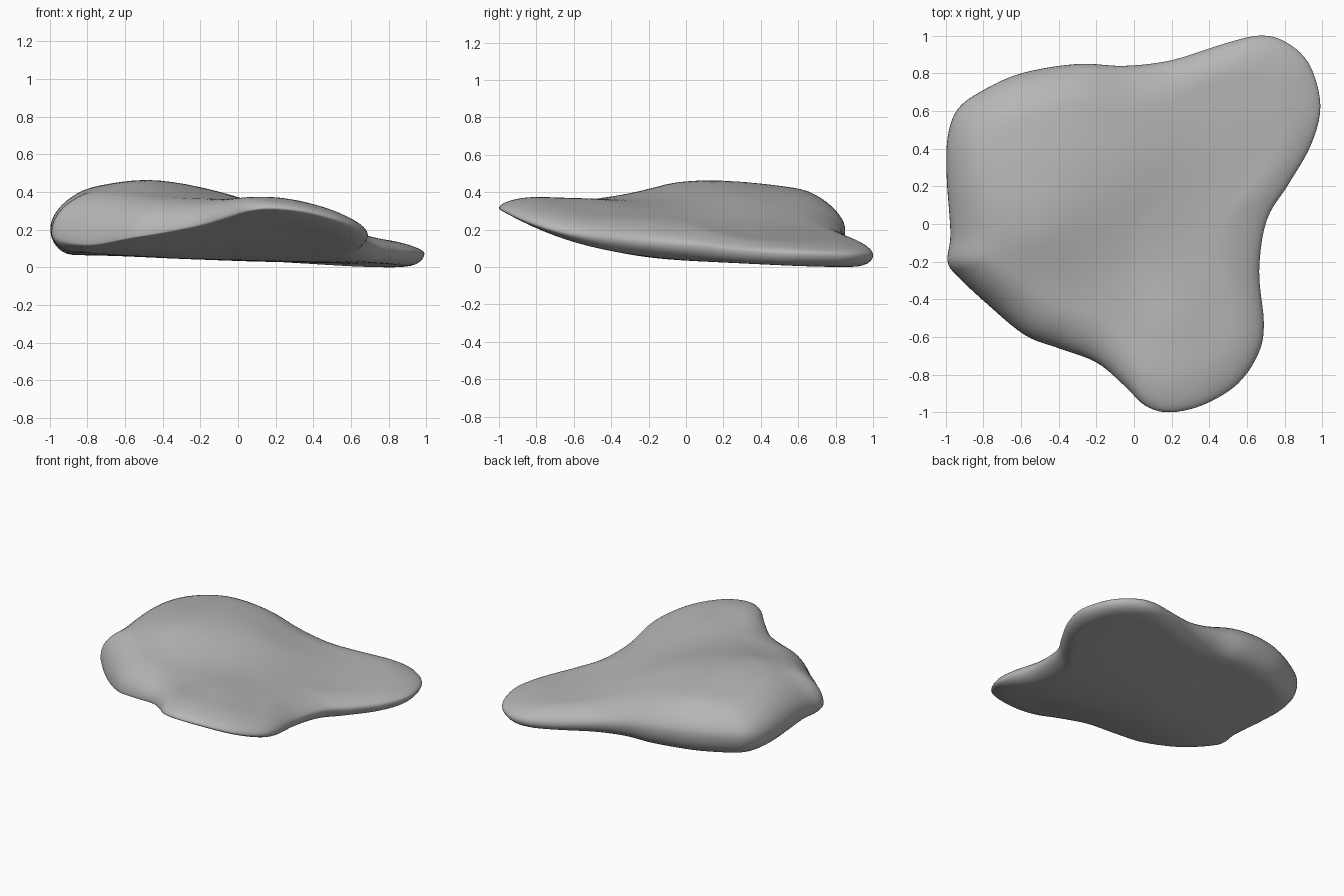
import bpy, bmesh, math
from mathutils import Vector

if "Cube" in bpy.data.objects:
    bpy.data.objects.remove(bpy.data.objects["Cube"])

# Rim of the pebble: x, y, and the height of its edge
RIM = [(.99, .63, .07), (.93, .85, .06), (.80, .97, .06), (.66, 1.0, .06), (.47, .955, .07),
       (.2, .87, .11), (-.05, .84, .16), (-.3, .85, .20), (-.6, .80, .22), (-.82, .70, .22),
       (-.94, .605, .21), (-.99, .46, .20), (-.995, .25, .20), (-.975, -.05, .19),
       (-.99, -.2, .18), (-.93, -.285, .14), (-.78, -.425, .115), (-.58, -.59, .15),
       (-.4, -.66, .18), (-.2, -.735, .225), (-.05, -.86, .27), (.06, -.965, .30),
       (.19, -1.0, .31), (.37, -.96, .29), (.55, -.85, .24), (.66, -.69, .19),
       (.69, -.53, .165), (.665, -.25, .135), (.705, .02, .115), (.82, .21, .09), (.94, .42, .075)]

# Height samples of the upper and lower faces
TOP = [(-.45, .1, .46), (-.8, .25, .415), (-.8, -.1, .40), (-.6, .6, .415), (-.3, .65, .385),
       (0, .3, .365), (0, .7, .29), (.3, .2, .265), (.3, .65, .215), (.6, .8, .16),
       (.8, .6, .14), (.6, .3, .175), (.5, -.1, .24), (.5, -.5, .28), (.2, -.8, .37),
       (.2, -.5, .36), (0, -.2, .355), (-.3, -.4, .37), (-.6, -.3, .385), (-.2, -.1, .40),
       (0, -.6, .36), (-.55, -.08, .445), (-.85, .55, .375)]
BOTTOM = [(-.8, .3, .06), (-.8, -.1, .07), (-.4, .3, .05), (0, .3, .03), (.4, .4, .02),
          (.8, .7, 0), (0, 0, .035), (-.3, -.2, .055), (-.4, -.55, .14), (.2, -.4, .085),
          (.2, -.7, .19), (.2, -.95, .275), (.55, -.6, .13), (.5, -.2, .05),
          (-.5, .7, .06), (.1, .8, .03), (-.8, -.3, .08)]


def kernel(r2):
    return r2 * math.log(r2) if r2 > 1e-12 else 0.0


def height_field(samples):
    """Thin-plate surface through the samples."""
    n = len(samples)
    rows = []
    for i, (x, y, z) in enumerate(samples):
        row = [kernel((x - a)**2 + (y - b)**2) for a, b, _ in samples]
        row[i] += .01
        rows.append(row + [1, x, y, z])
    for k in range(3):
        rows.append([(1, a, b)[k] for a, b, _ in samples] + [0, 0, 0, 0])
    m = n + 3
    for c in range(m):
        p = max(range(c, m), key=lambda r: abs(rows[r][c]))
        rows[c], rows[p] = rows[p], rows[c]
        for r in range(m):
            if r != c:
                f = rows[r][c] / rows[c][c]
                rows[r] = [u - f * v for u, v in zip(rows[r], rows[c])]
    w = [rows[i][m] / rows[i][i] for i in range(m)]

    def height(x, y):
        s = w[n] + w[n + 1] * x + w[n + 2] * y
        return s + sum(w[i] * kernel((x - a)**2 + (y - b)**2)
                       for i, (a, b, _) in enumerate(samples))
    return height


def closed_curve(points, steps):
    pts = [Vector(p) for p in points]
    out = []
    for i in range(len(pts)):
        a, b, c, d = (pts[(i + k) % len(pts)] for k in (-1, 0, 1, 2))
        for j in range(steps):
            t = j / steps
            out.append(.5 * (2*b + (c - a)*t + (2*a - 5*b + 4*c - d)*t*t
                             + (3*b - a - 3*c + d)*t**3))
    return out


rim = closed_curve(RIM, 5)
count, rings = len(rim), 26
bm = bmesh.new()
rim_verts = [bm.verts.new(p) for p in rim]


def add_face(samples, width):
    """Rings from the rim to the centre, rounded over near the edge."""
    field = height_field(samples)
    prev = rim_verts
    for k in range(1, rings):
        s = math.cos(math.pi / 2 * k / rings)
        ring = []
        for p in rim:
            x, y = p.x * s, p.y * s
            d = min((1 - s) * math.hypot(p.x, p.y) / width, 1)
            blend = math.sqrt(1 - (1 - d)**2)
            ring.append(bm.verts.new((x, y, p.z + (field(x, y) - p.z) * blend)))
        for i in range(count):
            j = (i + 1) % count
            bm.faces.new((prev[i], prev[j], ring[j], ring[i]))
        prev = ring
    centre = bm.verts.new((0, 0, field(0, 0)))
    for i in range(count):
        bm.faces.new((prev[i], prev[(i + 1) % count], centre))


add_face(TOP, .24)
add_face(BOTTOM, .13)

# Soften the surface, then rest it on the ground
for _ in range(3):
    bmesh.ops.smooth_vert(bm, verts=bm.verts, factor=.3, use_axis_z=True)
low = min(v.co.z for v in bm.verts)
for v in bm.verts:
    v.co.z -= low
bmesh.ops.recalc_face_normals(bm, faces=bm.faces)
for f in bm.faces:
    f.smooth = True

mesh = bpy.data.meshes.new("flat_stone")
bm.to_mesh(mesh)
bm.free()
stone = bpy.data.objects.new("flat_stone", mesh)
bpy.context.collection.objects.link(stone)

# Darker grey stone
grey = bpy.data.materials.new("stone_grey")
grey.diffuse_color = (.47, .47, .47, 1)
grey.use_nodes = True
grey.node_tree.nodes["Principled BSDF"].inputs["Base Color"].default_value = grey.diffuse_color
mesh.materials.append(grey)
